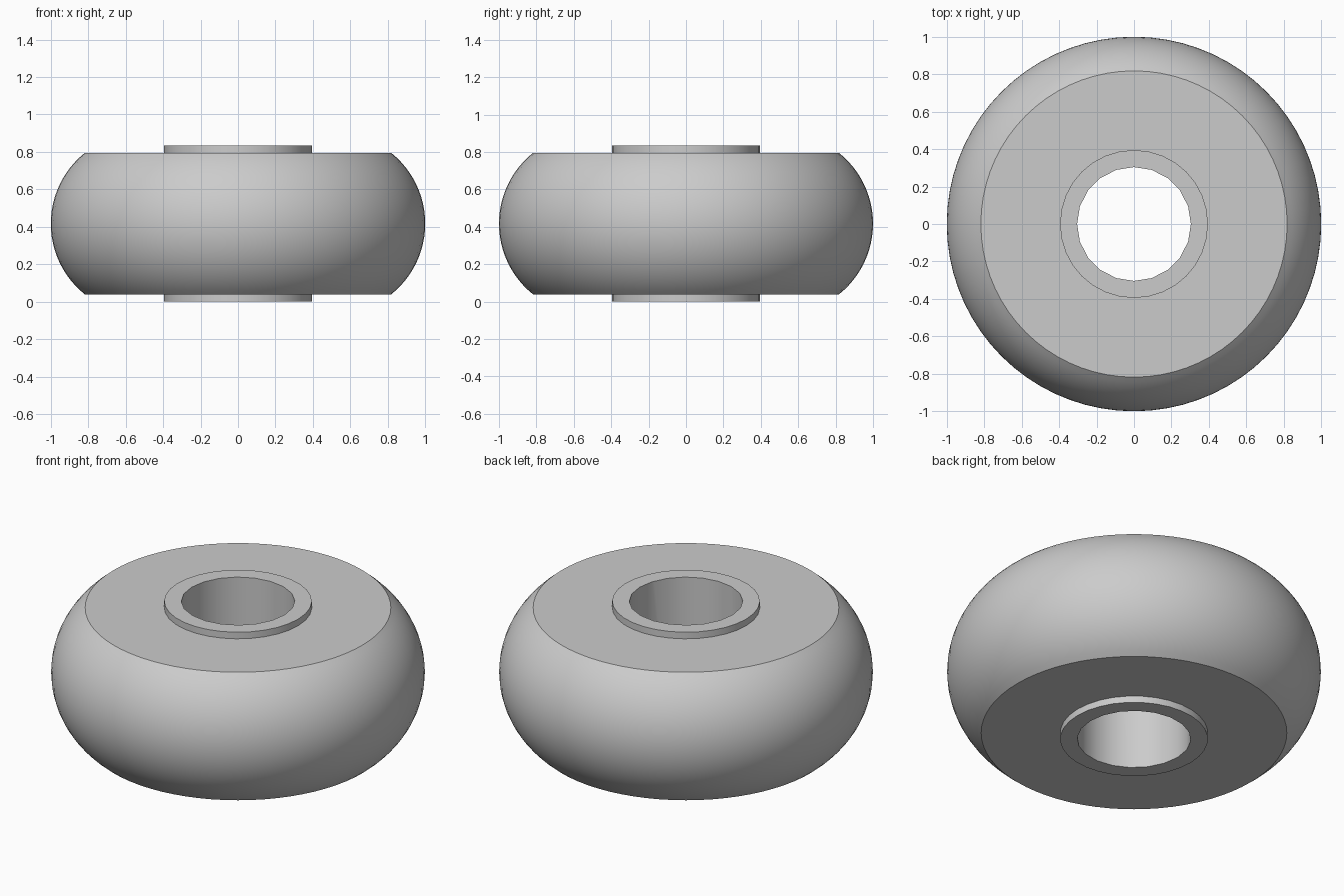
import bpy, bmesh, math

cube = bpy.data.objects.get("Cube")
if cube:
    bpy.data.objects.remove(cube, do_unlink=True)

HEIGHT, MID = 0.834, 0.417
HALF = 0.378             # half height of the roller body
RIM, RADIUS = 0.818, 1.0  # flat face radius, widest radius
COLLAR, BORE = 0.395, 0.304

grey = bpy.data.materials.new("light_grey")
grey.use_nodes = True
colour = (0.6, 0.6, 0.6, 1)
grey.diffuse_color = colour
grey.node_tree.nodes["Principled BSDF"].inputs["Base Color"].default_value = colour


def lathe(name, profile, sides):
    """Solid of revolution from (radius, height) pairs, capped at both ends."""
    bm = bmesh.new()
    rings = []
    for r, z in profile:
        rings.append([bm.verts.new((r * math.cos(a), r * math.sin(a), z))
                      for a in (math.tau * i / sides for i in range(sides))])
    for low, high in zip(rings, rings[1:]):
        for i in range(sides):
            j = (i + 1) % sides
            bm.faces.new((low[i], low[j], high[j], high[i]))
    bm.faces.new(rings[0][::-1])
    bm.faces.new(rings[-1])
    mesh = bpy.data.meshes.new(name)
    bm.to_mesh(mesh)
    bm.free()
    mesh.materials.append(grey)
    obj = bpy.data.objects.new(name, mesh)
    bpy.context.collection.objects.link(obj)
    return obj


def combine(target, tool, operation):
    """Apply a boolean and remove the tool."""
    bpy.context.view_layer.objects.active = target
    mod = target.modifiers.new(operation.lower(), "BOOLEAN")
    mod.object, mod.operation, mod.solver = tool, operation, "EXACT"
    bpy.ops.object.modifier_apply(modifier=mod.name)
    bpy.data.objects.remove(tool, do_unlink=True)


# Barrel-shaped body: a circular arc between two flat faces
sag = RADIUS - RIM
arc = (HALF ** 2 + sag ** 2) / (2 * sag)
sweep = math.asin(HALF / arc)
STEPS = 24
profile = []
for k in range(STEPS + 1):
    t = sweep * (2 * k / STEPS - 1)
    profile.append((RADIUS - arc + arc * math.cos(t), MID + arc * math.sin(t)))
roller = lathe("roller", profile, 72)

# Raised collar on both faces, then the through bore
combine(roller, lathe("collar", [(COLLAR, 0), (COLLAR, HEIGHT)], 32), "UNION")
combine(roller, lathe("bore", [(BORE, -0.2), (BORE, HEIGHT + 0.2)], 20), "DIFFERENCE")

# Smooth curved walls, crisp edges
bpy.ops.object.select_all(action="DESELECT")
roller.select_set(True)
bpy.context.view_layer.objects.active = roller
bpy.ops.object.shade_smooth_by_angle(angle=math.radians(30))
